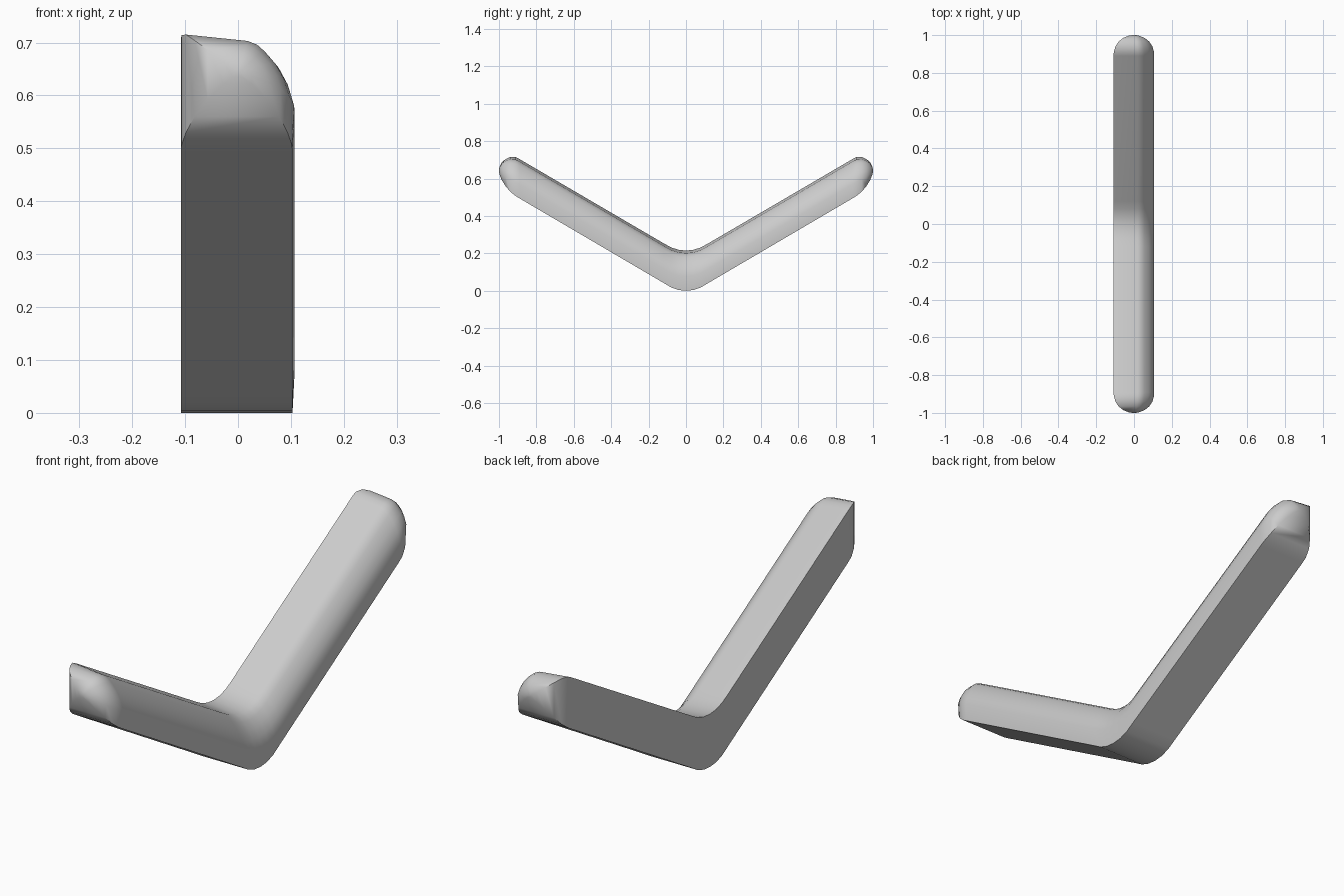
import bpy, bmesh, math

if "Cube" in bpy.data.objects:
    bpy.data.objects.remove(bpy.data.objects["Cube"])

# Cross-section of the bar: flat left and bottom, rounded upper right (x, height 0..1)
SECTION = [(-0.108, 0.0), (-0.108, 1.0), (0.02, 0.935), (0.04, 0.895), (0.055, 0.83),
           (0.078, 0.70), (0.095, 0.55), (0.107, 0.36), (0.103, 0.0)]

# Stations from the elbow to the tip: y, bottom z, top z, width factor
HALF = [(0.0, 0.0, 0.215, 1), (0.04, 0.004, 0.219, 1), (0.08, 0.018, 0.232, 1),
        (0.12, 0.042, 0.254, 1), (0.89, 0.494, 0.704, 1), (0.91, 0.506, 0.714, 0.99),
        (0.94, 0.53, 0.715, 0.91), (0.965, 0.56, 0.704, 0.76),
        (0.985, 0.592, 0.686, 0.53), (0.997, 0.622, 0.662, 0.25), (1.0, 0.635, 0.647, 0.08)]


def mirrored(stations):
    return [(-y, a, b, w) for y, a, b, w in reversed(stations[1:])] + stations


def loft(name, stations):
    bm = bmesh.new()
    rings = [[bm.verts.new((x * w, y, a + (b - a) * h)) for x, h in SECTION]
             for y, a, b, w in stations]
    n = len(SECTION)
    for r0, r1 in zip(rings, rings[1:]):
        for i in range(n):
            j = (i + 1) % n
            bm.faces.new((r0[i], r0[j], r1[j], r1[i]))
    # tip caps
    bm.faces.new(rings[0])
    bm.faces.new(rings[-1])
    bmesh.ops.recalc_face_normals(bm, faces=bm.faces)
    me = bpy.data.meshes.new(name)
    bm.to_mesh(me)
    bm.free()
    ob = bpy.data.objects.new(name, me)
    bpy.context.collection.objects.link(ob)
    return ob


# Bent bar with two rounded arms
bar = loft("bent_bar", mirrored(HALF))
bpy.context.view_layer.objects.active = bar
bar.select_set(True)
bpy.ops.object.shade_smooth_by_angle(angle=math.radians(50))
